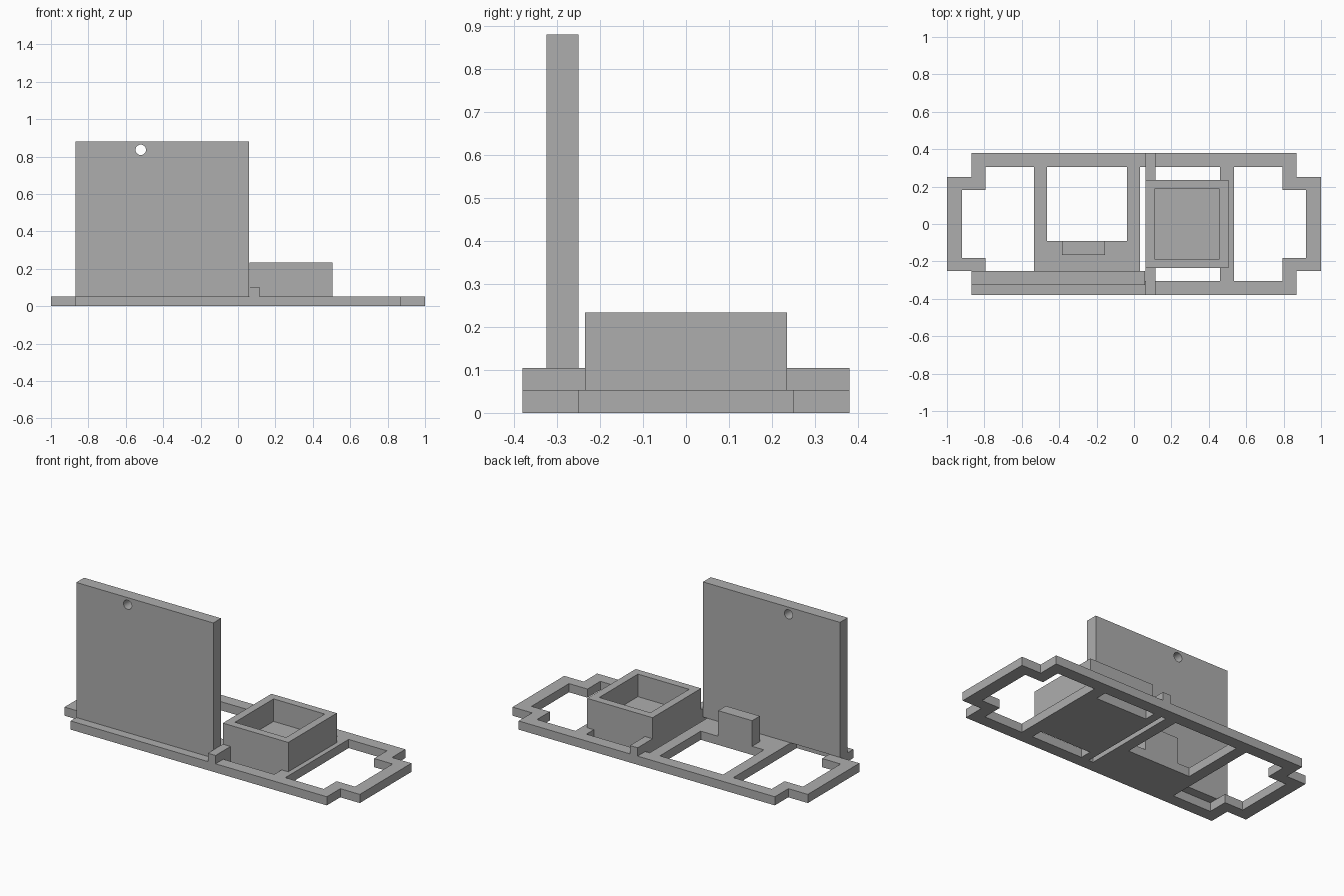
import bpy
import math

cube = bpy.data.objects.get("Cube")
if cube:
    bpy.data.objects.remove(cube, do_unlink=True)

grey = bpy.data.materials.new("plain_grey")
grey.use_nodes = True
grey.diffuse_color = (0.42, 0.42, 0.42, 1)
grey.node_tree.nodes["Principled BSDF"].inputs["Base Color"].default_value = grey.diffuse_color


def rect(x0, x1, y0, y1):
    return [(x0, y0), (x1, y0), (x1, y1), (x0, y1)]


def circle(x, y, r, n=32):
    return [(x + r * math.cos(math.tau * i / n), y + r * math.sin(math.tau * i / n))
            for i in range(n)]


def slab(name, loops, low, high, upright=False):
    """Extrude an outline with holes, along z or (upright) along y."""
    curve = bpy.data.curves.new(name, "CURVE")
    curve.dimensions = "2D"
    curve.fill_mode = "BOTH"
    curve.extrude = (high - low) / 2
    for loop in loops:
        spline = curve.splines.new("POLY")
        spline.points.add(len(loop) - 1)
        for point, (u, v) in zip(spline.points, loop):
            point.co = (u, v, 0, 1)
        spline.use_cyclic_u = True
    obj = bpy.data.objects.new(name, curve)
    bpy.context.collection.objects.link(obj)
    middle = (low + high) / 2
    if upright:
        obj.rotation_euler.x = math.pi / 2
        obj.location.y = middle
    else:
        obj.location.z = middle
    bpy.ops.object.select_all(action="DESELECT")
    obj.select_set(True)
    bpy.context.view_layer.objects.active = obj
    bpy.ops.object.convert(target="MESH")
    obj = bpy.context.object
    obj.data.materials.clear()
    obj.data.materials.append(grey)
    for poly in obj.data.polygons:
        poly.use_smooth = False
    return obj


def stepped(inner, outer, tab, side):
    """Half of a cross shaped outline, for positive x, bottom to top."""
    return [(inner, -side), (inner, -tab), (outer, -tab),
            (outer, tab), (inner, tab), (inner, side)]


def flip(loop):
    return [(-x, -y) for x, y in loop]


TOP = 0.053      # upper face of the base
RAIL = 0.306     # inner edge of the long rails
PAN = 0.235      # half depth of the tray

# Flat base frame with stepped ends and openings
outline = stepped(0.868, 1.0, 0.25, 0.38)
end_hole = [(0.535, -RAIL)] + stepped(0.795, 0.92, 0.182, RAIL) + [(0.535, RAIL)]
slab("base_frame", [
    outline + flip(outline),
    end_hole,
    flip(end_hole),
    rect(-0.465, -0.037, -0.09, RAIL),
    rect(0.032, 0.062, -RAIL, RAIL),
    rect(0.114, 0.46, PAN, RAIL),
    rect(0.114, 0.46, -RAIL, -PAN),
], 0, TOP)

# Upright panel with a small round hole
slab("upright_panel", [rect(-0.868, 0.06, TOP, 0.88), circle(-0.52, 0.836, 0.028)],
     -0.325, -0.25, upright=True)

# Small block behind the panel
slab("support_block", [rect(-0.385, -0.155, -0.165, -0.09)], TOP, 0.21)

# Open tray
slab("tray_walls", [rect(0.062, 0.505, -PAN, PAN), rect(0.11, 0.457, -0.187, 0.187)],
     TOP, 0.233)
slab("tray_floor", [rect(0.11, 0.457, -0.187, 0.187)], TOP, 0.095)

# Raised rib either side of the tray
slab("rib_front", [rect(0.062, 0.114, -0.38, -PAN)], TOP, 0.104)
slab("rib_back", [rect(0.062, 0.114, PAN, 0.38)], TOP, 0.104)
